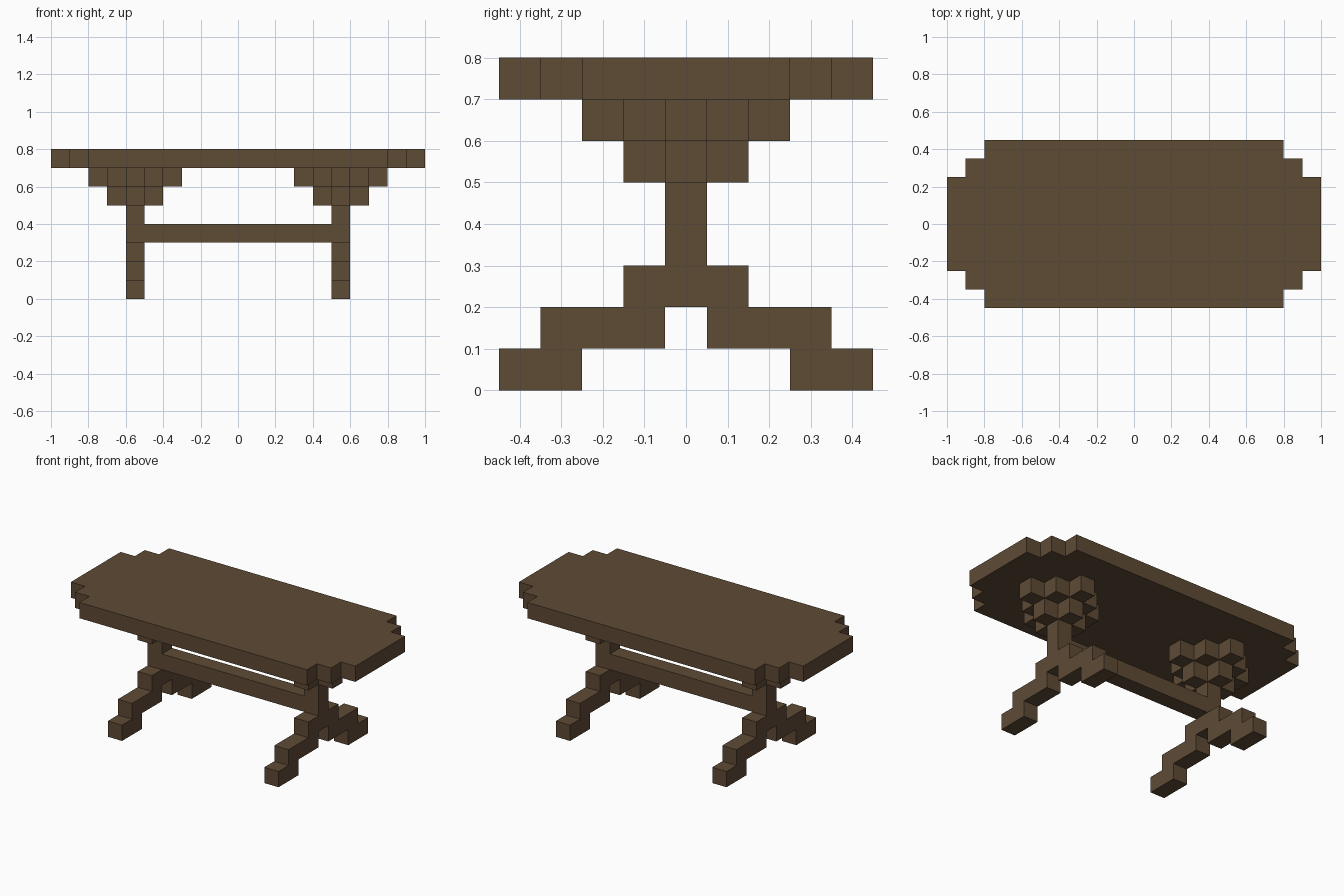
import bpy
import bmesh
from mathutils import Vector

cube = bpy.data.objects.get("Cube")
if cube:
    bpy.data.objects.remove(cube, do_unlink=True)

# One dark wood colour
WOOD = (0.112, 0.069, 0.036, 1.0)
wood = bpy.data.materials.new("dark wood")
wood.use_nodes = True
wood.diffuse_color = WOOD
bsdf = wood.node_tree.nodes["Principled BSDF"]
bsdf.inputs["Base Color"].default_value = WOOD
bsdf.inputs["Roughness"].default_value = 0.8


def prism(name, outline, offset):
    """Extrude a closed outline of 3D points along offset."""
    bm = bmesh.new()
    face = bm.faces.new([bm.verts.new(p) for p in outline])
    result = bmesh.ops.extrude_face_region(bm, geom=[face], use_keep_orig=True)
    moved = [v for v in result["geom"] if isinstance(v, bmesh.types.BMVert)]
    bmesh.ops.translate(bm, verts=moved, vec=Vector(offset))
    bmesh.ops.recalc_face_normals(bm, faces=bm.faces)
    mesh = bpy.data.meshes.new(name)
    bm.to_mesh(mesh)
    bm.free()
    mesh.materials.append(wood)
    obj = bpy.data.objects.new(name, mesh)
    bpy.context.collection.objects.link(obj)
    return obj


def four_way(quarter):
    """Mirror a stepped corner (from +x side to +y side) into a full outline."""
    back = quarter[::-1]
    return (quarter + [(-x, y) for x, y in back]
            + [(-x, -y) for x, y in quarter] + [(x, -y) for x, y in back])


def slab(name, quarter, x, z):
    """Stepped slab 0.1 thick, centred on x."""
    return prism(name, [(x + px, py, z) for px, py in four_way(quarter)], (0, 0, 0.1))


# Table top with stepped corners
slab("table_top", [(1.0, 0.25), (0.9, 0.25), (0.9, 0.35), (0.8, 0.35), (0.8, 0.45)], 0, 0.7)

# Half of the trestle silhouette in y and z: post, then splayed stepped foot
half = [(0.05, 0.5), (0.05, 0.3), (0.15, 0.3), (0.15, 0.2), (0.35, 0.2), (0.35, 0.1),
        (0.45, 0.1), (0.45, 0.0), (0.25, 0.0), (0.25, 0.1), (0.05, 0.1), (0.05, 0.2)]
trestle = half + [(-y, z) for y, z in half[::-1]]

for side, s in (("left", 1), ("right", -1)):
    x = 0.55 * s
    prism(side + "_trestle_leg", [(x - 0.05, y, z) for y, z in trestle], (0.1, 0, 0))
    # Bracket widening towards the top in two stepped layers
    slab(side + "_lower_bracket", [(0.15, 0.05), (0.05, 0.05), (0.05, 0.15)], x, 0.5)
    slab(side + "_upper_bracket",
         [(0.25, 0.05), (0.15, 0.05), (0.15, 0.15), (0.05, 0.15), (0.05, 0.25)], x, 0.6)

# Stretcher between the legs
prism("stretcher", [(-0.5, -0.05, 0.3), (-0.5, 0.05, 0.3), (-0.5, 0.05, 0.4), (-0.5, -0.05, 0.4)],
      (1.0, 0, 0))
